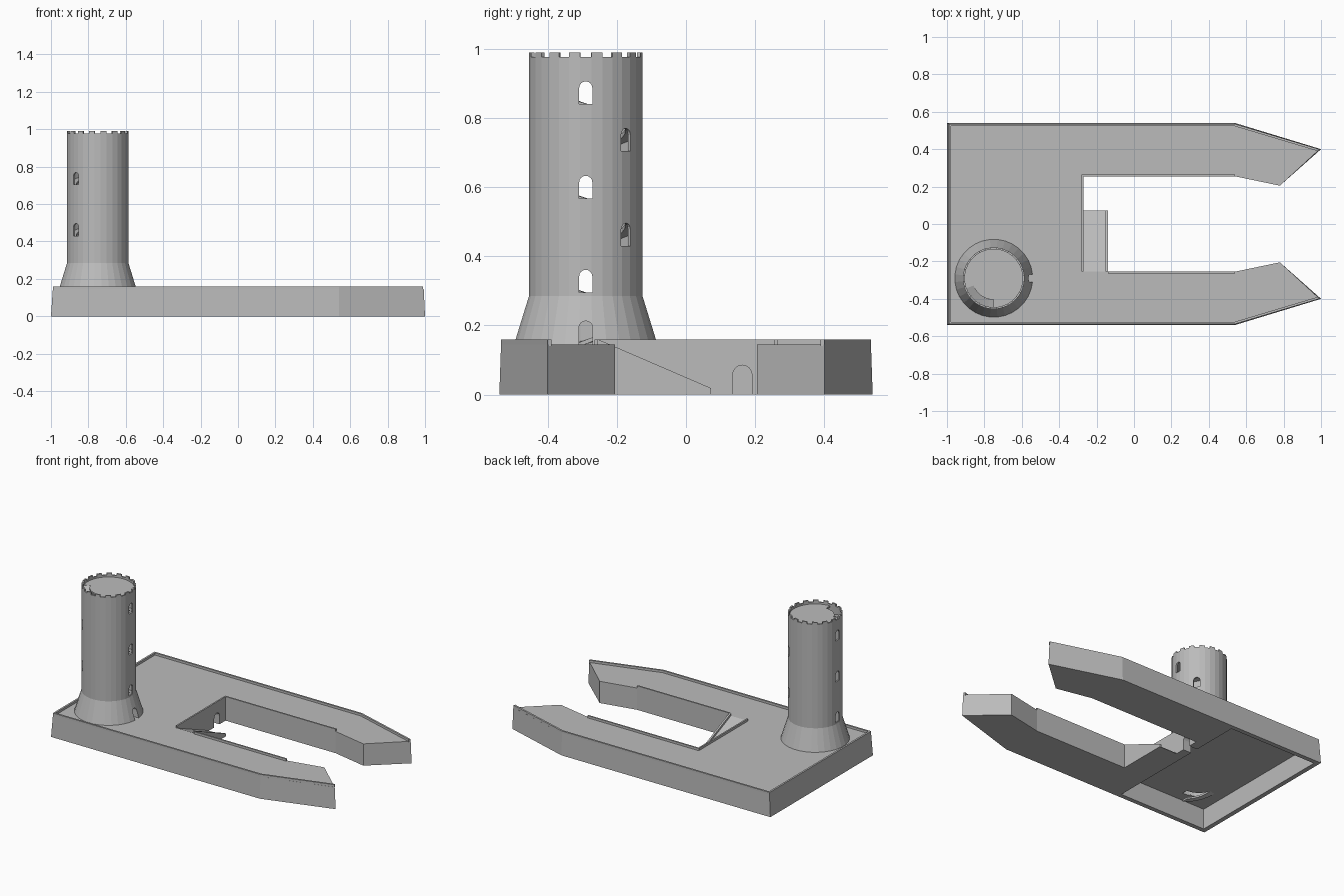
import bpy, bmesh
from math import sin, cos, radians, pi
from mathutils import Vector, Matrix

old = bpy.data.objects.get("Cube")
if old:
    bpy.data.objects.remove(old, do_unlink=True)

stone = bpy.data.materials.new("grey stone")
stone.use_nodes = True
stone.diffuse_color = (0.5, 0.5, 0.5, 1)
stone.node_tree.nodes["Principled BSDF"].inputs["Base Color"].default_value = (0.5, 0.5, 0.5, 1)

TOWER = Vector((-0.75, -0.29, 0))
SIDES = 32
R_OUT, R_IN = 0.165, 0.155
FLOOR, RIM = 0.145, 0.16
ROOF = 0.965


def finish(name, bm):
    bmesh.ops.recalc_face_normals(bm, faces=bm.faces)
    me = bpy.data.meshes.new(name)
    bm.to_mesh(me)
    bm.free()
    me.materials.append(stone)
    ob = bpy.data.objects.new(name, me)
    bpy.context.collection.objects.link(ob)
    return ob


def loft(bm, rings, closed=False):
    """Skin matching rings of points, with end caps or joined into a loop."""
    vs = [[bm.verts.new(p) for p in ring] for ring in rings]
    n = len(vs[0])
    pairs = list(zip(vs, vs[1:])) + ([(vs[-1], vs[0])] if closed else [])
    for a, b in pairs:
        for i in range(n):
            j = (i + 1) % n
            bm.faces.new((a[i], a[j], b[j], b[i]))
    if not closed:
        bm.faces.new(vs[0][::-1])
        bm.faces.new(vs[-1])


def prism(name, low, high, z0, z1):
    bm = bmesh.new()
    loft(bm, [[(x, y, z0) for x, y in low], [(x, y, z1) for x, y in high]])
    return finish(name, bm)


def cut(ob, cutters):
    for c in cutters:
        c.hide_render = True
        mod = ob.modifiers.new("cut", "BOOLEAN")
        mod.operation, mod.solver, mod.object = "DIFFERENCE", "EXACT", c
        bpy.context.view_layer.objects.active = ob
        bpy.ops.object.modifier_apply(modifier=mod.name)
        bpy.data.objects.remove(c, do_unlink=True)


def arch_cutter(origin, angle, r0, r1, z, width, height):
    """Round-headed opening running outward along an angle."""
    h = width / 2
    shape = [(-h, 0), (h, 0)]
    shape += [(h * cos(pi * i / 8), height - h + h * sin(pi * i / 8)) for i in range(9)]
    turn = Matrix.Translation(origin) @ Matrix.Rotation(radians(angle), 4, "Z")
    bm = bmesh.new()
    loft(bm, [[turn @ Vector((r, u, z + v)) for u, v in shape] for r in (r0, r1)])
    return finish("arch_cutter", bm)


def polar(r, deg, z):
    return TOWER + Vector((r * cos(radians(deg)), r * sin(radians(deg)), z))


def stairwell_cutter(z0, z1):
    angles = range(200, 271, 10)
    pts = [polar(R_IN, a, 0) for a in angles] + [polar(0.115, a, 0) for a in reversed(angles)]
    flat = [(p.x, p.y) for p in pts]
    return prism("stairwell_cutter", flat, flat, z0, z1)


def parapet(name, path, thick):
    """Low wall following a path, thickened to its left side."""
    pts = [Vector(p) for p in path]
    inner = []
    for i, p in enumerate(pts):
        dirs = []
        if i > 0:
            dirs.append((p - pts[i - 1]).normalized())
        if i < len(pts) - 1:
            dirs.append((pts[i + 1] - p).normalized())
        norms = [Vector((-d.y, d.x)) for d in dirs]
        m = sum(norms, Vector((0, 0))).normalized()
        inner.append(p + m * thick / m.dot(norms[0]))
    bm = bmesh.new()
    loft(bm, [[(*a, FLOOR - 0.005), (*b, FLOOR - 0.005), (*b, RIM), (*a, RIM)]
              for a, b in zip(pts, inner)])
    return finish(name, bm)


# Platform with two pointed arms, hollow room below, doorway and stairwell
def mirrored(half):
    return half + [(x, -y) for x, y in reversed(half)]


inside = [(0.78, 0.205), (0.54, 0.255), (-0.27, 0.255)]
low = mirrored([(-1, 0.54), (0.54, 0.54), (1, 0.4)] + inside)
high = mirrored([(-0.99, 0.535), (0.54, 0.535), (0.993, 0.4)] + inside)
platform = prism("platform", low, high, 0, FLOOR)
room = mirrored([(-0.97, 0.51), (-0.33, 0.51)])
cut(platform, [prism("room_cutter", room, room, -0.1, 0.135),
               stairwell_cutter(0.1, 0.2),
               arch_cutter((0, 0.163, 0), 0, -0.4, -0.2, -0.01, 0.056, 0.095)])

# Parapets
parapet("outer_parapet", [(0.99, 0.4), (0.54, 0.535), (-0.99, 0.535),
                          (-0.99, -0.535), (0.54, -0.535), (0.99, -0.4)], 0.012)
parapet("inner_parapet", [(0.54, 0.255), (-0.27, 0.255), (-0.27, -0.255)], -0.01)
parapet("front_arm_parapet", [(-0.14, -0.255), (0.54, -0.255)], -0.01)

# Ramp against the courtyard wall, with a raised outer edge
for name, x0, x1, rise in (("ramp", -0.27, -0.15, 0), ("ramp_edge", -0.152, -0.14, 0.015)):
    side = [(-0.255, 0), (0.072, 0), (0.072, 0.004 + rise), (-0.255, FLOOR + rise)]
    bm = bmesh.new()
    loft(bm, [[(x, y, z) for y, z in side] for x in (x0, x1)])
    finish(name, bm)

# Tower shell with flared foot
STEP = 360 / SIDES
profile = [(0.21, 0.14), (R_OUT, 0.285), (R_OUT, 0.977), (R_IN, 0.977), (R_IN, 0.14)]
bm = bmesh.new()
loft(bm, [[polar(r, (i + 0.5) * STEP, z) for i in range(SIDES)] for r, z in profile], closed=True)
tower = finish("tower", bm)
openings = [arch_cutter(TOWER, 0, 0.12, 0.25, FLOOR, 0.04, 0.068)]
for angles, heights in (((0, 180), (0.295, 0.567, 0.84)), ((45, 225), (0.43, 0.704))):
    for a in angles:
        for z in heights:
            openings.append(arch_cutter(TOWER, a, 0.12, 0.25, z, 0.038, 0.066))
cut(tower, openings)

# Battlements
bm = bmesh.new()
for i in range(0, SIDES, 2):
    loft(bm, [[polar(r, (i + k) * STEP, z) for r, k in
               ((R_IN, 0.5), (R_OUT, 0.5), (R_OUT, 1.5), (R_IN, 1.5))] for z in (0.976, 0.99)])
finish("battlements", bm)

# Tower roof with stair opening
disc = [polar(R_IN + 0.002, (i + 0.5) * STEP, 0).xy for i in range(SIDES)]
roof = prism("tower_roof", disc, disc, ROOF - 0.01, ROOF)
cut(roof, [stairwell_cutter(0.9, 1.0)])

# Spiral ramp inside the tower
bm = bmesh.new()
rings = []
for t in range(0, 1153, 12):
    z = 0.09 + (ROOF - 0.09) * t / 1152
    rings.append([polar(r, 270 - t, z + dz) for r, dz in
                  ((0.115, -0.012), (R_IN, -0.012), (R_IN, 0), (0.115, 0))])
loft(bm, rings)
finish("spiral_ramp", bm)
